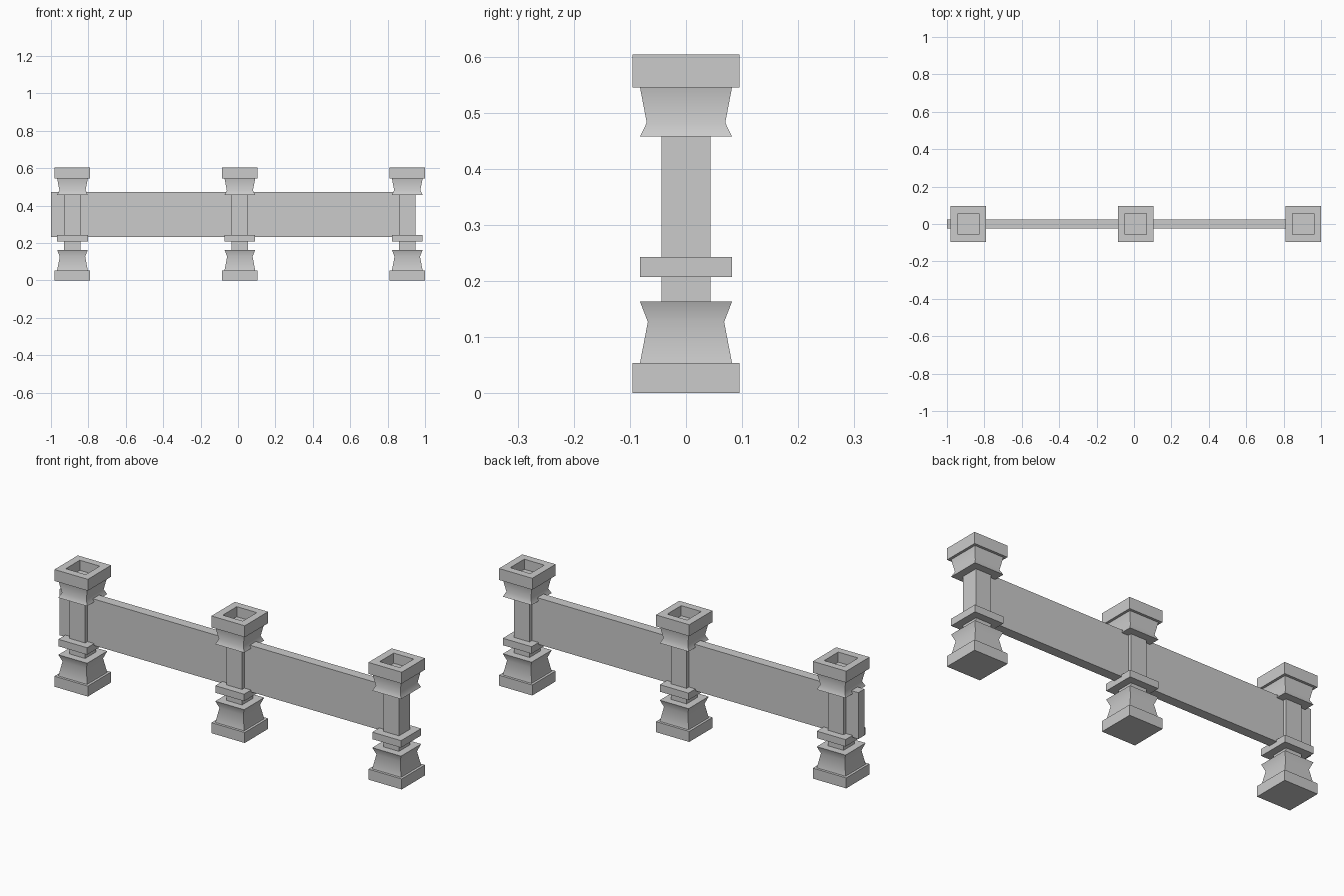
import bpy, bmesh, math

if "Cube" in bpy.data.objects:
    bpy.data.objects.remove(bpy.data.objects["Cube"])


def square_loft(name, profile, x):
    """Square-section solid from (half width, z) pairs, closed at both ends."""
    bm = bmesh.new()
    rings = [[bm.verts.new((sx * h, sy * h, z))
              for sx, sy in ((-1, -1), (1, -1), (1, 1), (-1, 1))]
             for h, z in profile]
    for a, b in zip(rings, rings[1:]):
        for i in range(4):
            j = (i + 1) % 4
            bm.faces.new((a[i], a[j], b[j], b[i]))
    bm.faces.new(rings[0][::-1])
    bm.faces.new(rings[-1])
    me = bpy.data.meshes.new(name)
    bm.to_mesh(me)
    bm.free()
    ob = bpy.data.objects.new(name, me)
    ob.location.x = x
    bpy.context.collection.objects.link(ob)
    # soften only the waists of the flared blocks
    bpy.ops.object.select_all(action='DESELECT')
    ob.select_set(True)
    bpy.context.view_layer.objects.active = ob
    bpy.ops.object.shade_smooth_by_angle(angle=math.radians(40))
    return ob


# Foot, lower flare, shaft, collar, upper flare, and cap with a sunken top
POST = [(0.095, 0), (0.095, 0.054), (0.082, 0.054), (0.068, 0.127),
        (0.082, 0.163), (0.044, 0.163), (0.044, 0.207), (0.082, 0.207),
        (0.082, 0.243), (0.044, 0.243), (0.044, 0.457), (0.082, 0.457),
        (0.070, 0.482), (0.082, 0.545), (0.095, 0.545), (0.095, 0.604),
        (0.057, 0.604), (0.057, 0.552)]

for label, x in (("left", -0.885), ("middle", 0.010), ("right", 0.905)):
    square_loft(label + "_post", POST, x)

# Long panel running through the posts, projecting past the left one
x0, x1, z0, z1 = -1.0, 0.945, 0.233, 0.472
bpy.ops.mesh.primitive_cube_add(size=1, location=((x0 + x1) / 2, 0, (z0 + z1) / 2))
panel = bpy.context.object
panel.name = "wall_panel"
panel.scale = (x1 - x0, 0.05, z1 - z0)
